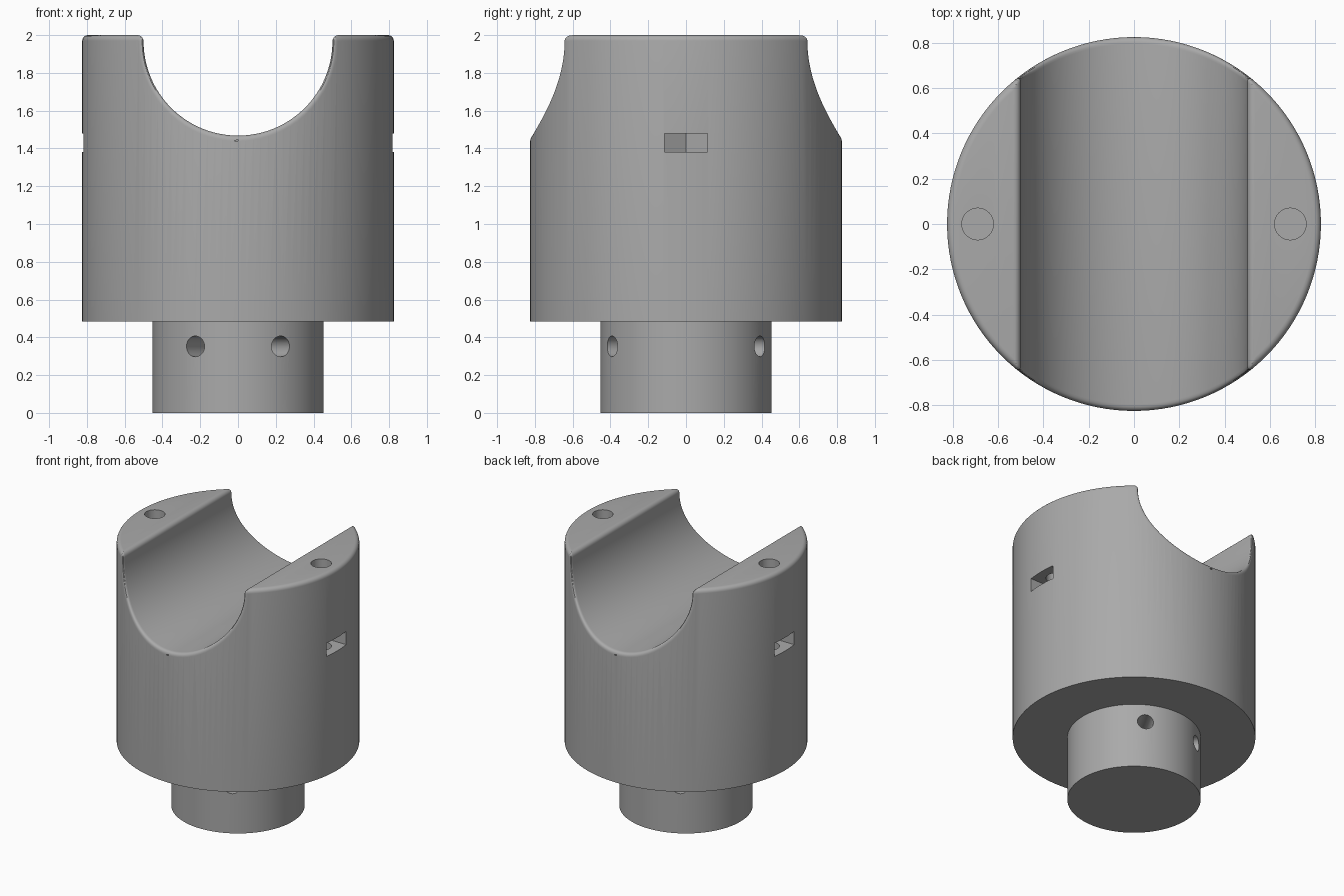
import bpy, bmesh
from math import sin, cos, pi, sqrt
from mathutils import Matrix, Vector

cube = bpy.data.objects.get("Cube")
if cube:
    bpy.data.objects.remove(cube, do_unlink=True)

BODY_R, STEM_R = 0.825, 0.453
STEP_Z, TOP_Z = 0.485, 2.0
GROOVE_R, GROOVE_Z = 0.5, 1.97
FILLET, ROUND = 0.03, 0.032

grey = bpy.data.materials.new("plain grey")
grey.use_nodes = True
colour = (0.4, 0.4, 0.4, 1)
grey.diffuse_color = colour
grey.node_tree.nodes["Principled BSDF"].inputs["Base Color"].default_value = colour


def loft(name, rings, triangulate=False):
    """Bridge equal closed rings and cap both ends."""
    bm = bmesh.new()
    rows = [[bm.verts.new(p) for p in ring] for ring in rings]
    for a, b in zip(rows, rows[1:]):
        for i in range(len(a)):
            j = (i + 1) % len(a)
            bm.faces.new((a[i], a[j], b[j], b[i]))
    bm.faces.new(rows[0])
    bm.faces.new(rows[-1])
    if triangulate:
        bmesh.ops.triangulate(bm, faces=bm.faces[:])
    bmesh.ops.recalc_face_normals(bm, faces=bm.faces[:])
    mesh = bpy.data.meshes.new(name)
    bm.to_mesh(mesh)
    bm.free()
    mesh.materials.append(grey)
    obj = bpy.data.objects.new(name, mesh)
    bpy.context.collection.objects.link(obj)
    return obj


def circle(r, z, n):
    return [Vector((r * cos(2 * pi * i / n), r * sin(2 * pi * i / n), z)) for i in range(n)]


def cut(target, cutter):
    cutter.hide_render = True
    mod = target.modifiers.new(cutter.name, 'BOOLEAN')
    mod.operation = 'DIFFERENCE'
    mod.solver = 'EXACT'
    mod.object = cutter
    bpy.ops.object.modifier_apply(modifier=mod.name)
    bpy.data.objects.remove(cutter, do_unlink=True)


# Turned body with a narrower stem and a rounded top edge
profile = [(STEM_R, 0), (STEM_R, STEP_Z), (BODY_R, STEP_Z)]
for k in range(6):
    a = k * pi / 10
    profile.append((BODY_R - FILLET * (1 - cos(a)), TOP_Z - FILLET * (1 - sin(a))))
cradle = loft("cradle_body", [circle(r, z, 128) for r, z in profile])
bpy.context.view_layer.objects.active = cradle
cradle.select_set(True)

# Groove section: semicircle, rounded lips, straight sides above; with outward normals
edge_x = GROOVE_R + ROUND
half = [(edge_x, 2.2, 0, 0)]
for k in range(6):
    a = pi / 2 + k * pi / 10
    half.append((edge_x + ROUND * cos(a), GROOVE_Z - 0.002 + ROUND * sin(a), -cos(a), -sin(a)))
for k in range(1, 33):
    a = k * pi / 64
    half.append((GROOVE_R * cos(a), GROOVE_Z - 0.002 - GROOVE_R * sin(a), cos(a), -sin(a)))
section = half + [(-x, z, -nx, nz) for x, z, nx, nz in reversed(half[:-1])]


def rim(x):
    return sqrt(BODY_R ** 2 - x ** 2)


def groove_ring(s, side):
    """Ring at step s of the rounded rim, blending from groove to outer wall."""
    ring = []
    for x, z, nx, nz in section:
        d = FILLET * s * s
        y = ((1 - s) ** 2 * (rim(x) - FILLET) + 2 * s * (1 - s) * rim(x)
             + s * s * rim(x + nx * FILLET))
        ring.append((x + nx * d, side * y, z + nz * d))
    return ring


steps = [k / 6 for k in range(7)]
front = [groove_ring(s, -1) for s in reversed(steps)]
back = [groove_ring(s, 1) for s in steps]
front.insert(0, [(x, -1, z) for x, y, z in front[0]])
back.append([(x, 1, z) for x, y, z in back[-1]])
cut(cradle, loft("groove_cutter", front + back, triangulate=True))

# Nut slots and vertical screw holes in both arms
slot = [(0.557, 0), (0.6235, 0.115), (0.9, 0.115), (0.9, -0.115), (0.6235, -0.115)]
for side in (-1, 1):
    cut(cradle, loft("nut_slot_cutter",
                     [[(side * x, y, z) for x, y in slot] for z in (1.38, 1.48)]))
    shift = Vector((side * 0.69, 0, 0))
    cut(cradle, loft("screw_hole_cutter",
                     [[p + shift for p in circle(0.07, z, 32)] for z in (1.2, 2.2)]))

# Radial holes around the stem
for degrees in (60, 120, 240, 300):
    turn = Matrix.Rotation(degrees * pi / 180, 3, 'Z') @ Matrix.Rotation(pi / 2, 3, 'Y')
    lift = Vector((0, 0, 0.352))
    cut(cradle, loft("stem_hole_cutter",
                     [[turn @ p + lift for p in circle(0.055, d, 32)] for d in (0.2, 0.6)]))

bpy.ops.object.shade_smooth_by_angle(angle=pi / 6)
